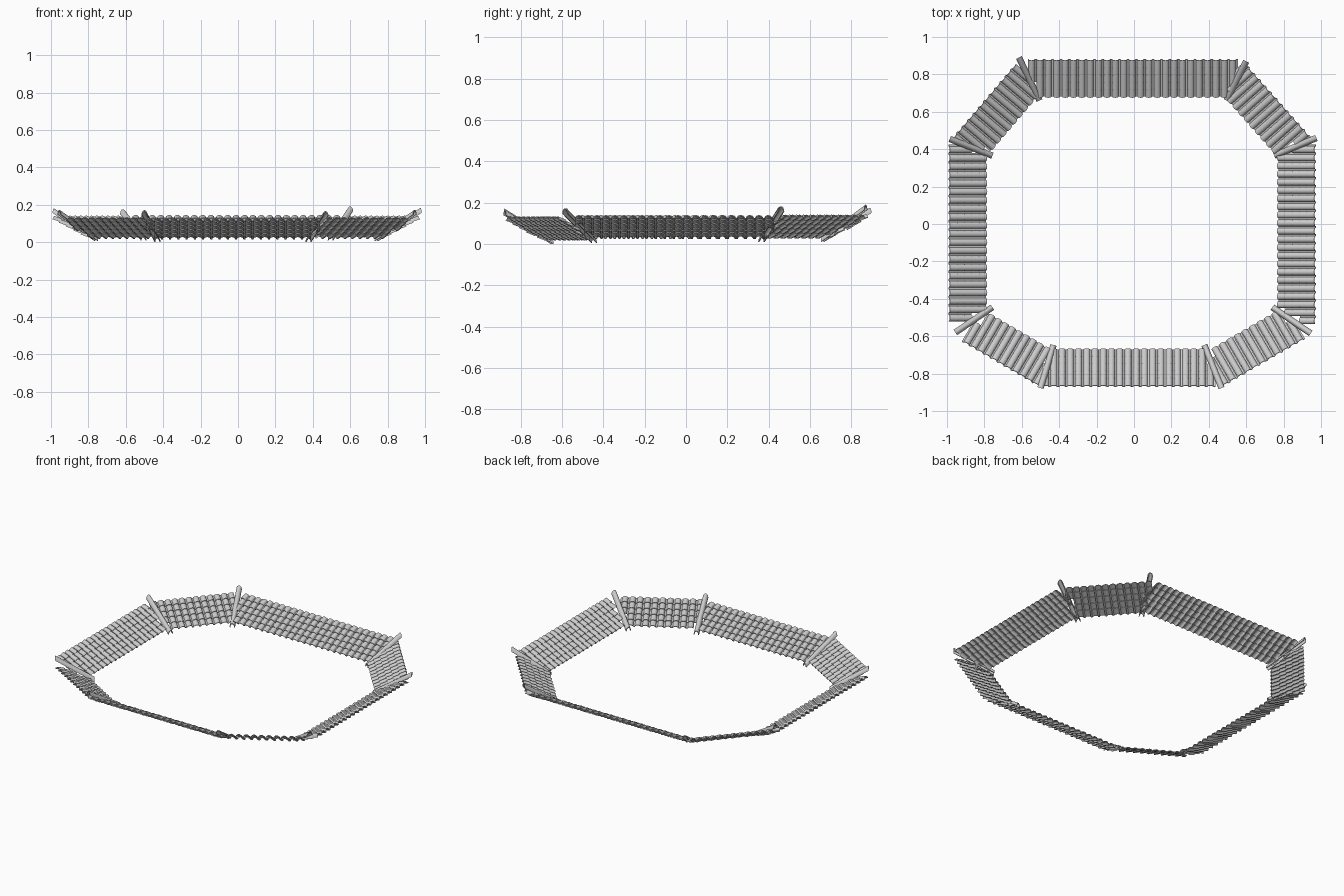
import bpy, bmesh, math
from mathutils import Vector

cube = bpy.data.objects.get("Cube")
if cube:
    bpy.data.objects.remove(cube, do_unlink=True)

clay = bpy.data.materials.new("pale_grey_tile")
clay.use_nodes = True
GREY = (0.6, 0.6, 0.6, 1)
clay.diffuse_color = GREY
clay.node_tree.nodes["Principled BSDF"].inputs["Base Color"].default_value = GREY

PITCH, ROWS, DEPTH, RISE = 0.0445, 5, 0.195, 0.105
UP = Vector((0, 0, 1))


def prism(bm, loop, start, end, side, up):
    """Sweep a closed cross-section straight from start to end."""
    rings = [[bm.verts.new(p + side * x + up * z) for x, z in loop] for p in (start, end)]
    n = len(loop)
    for i in range(n):
        k = (i + 1) % n
        bm.faces.new((rings[0][i], rings[0][k], rings[1][k], rings[1][i]))
    bm.faces.new(rings[0])
    bm.faces.new(rings[1])


def finish(bm, name):
    bmesh.ops.recalc_face_normals(bm, faces=bm.faces)
    mesh = bpy.data.meshes.new(name)
    bm.to_mesh(mesh)
    bm.free()
    mesh.materials.append(clay)
    obj = bpy.data.objects.new(name, mesh)
    bpy.context.collection.objects.link(obj)
    bpy.ops.object.select_all(action='DESELECT')
    obj.select_set(True)
    bpy.context.view_layer.objects.active = obj
    bpy.ops.object.shade_smooth_by_angle(angle=math.radians(35))


def arch(radius, height, thick, steps):
    """Hollow barrel cross-section."""
    angles = [math.pi * i / steps for i in range(steps + 1)]
    outer = [(-radius * math.cos(a), height * math.sin(a)) for a in angles]
    inner = [((radius - thick) / radius * x, z * (height - thick) / height) for x, z in outer]
    return outer + inner[::-1]


# Tile section: a barrel joined to a flat pan
barrel = [(-0.4 * PITCH * math.cos(math.pi * i / 6), 0.015 * math.sin(math.pi * i / 6))
          for i in range(7)]
top = barrel + [(0.62 * PITCH, 0)]
TILE = top + [(x, z - 0.005) for x, z in reversed(top)]


def roof_panel(name, a, b, c, d, base):
    """Rows of tiles; a-b is the high outer edge, c-d the low inner edge."""
    a, b, c, d = (Vector((*p, 0)) for p in (a, b, c, d))
    along = (b - a).normalized()
    length = (b - a).length
    inward = Vector((-along.y, along.x, 0))
    if inward.dot(a + b) > 0:
        inward = -inward
    slope = -inward * DEPTH + UP * RISE
    normal = (inward * RISE + UP * DEPTH).normalized()
    cols = round(length / PITCH)
    step = length / cols
    lo, hi = (c - a).dot(along), (d - a).dot(along)
    bm = bmesh.new()
    for row in range(ROWS):
        t = (row + 0.5) / ROWS
        left, right = lo * (1 - t), hi * (1 - t) + length * t
        for col in range(cols):
            u = (col + 0.5) * step
            if row < ROWS - 1 and not left - 0.012 < u < right + 0.012:
                continue
            foot = a + along * u + inward * DEPTH + UP * base
            start = foot + slope * (row / ROWS) + normal * 0.007
            end = foot + slope * min(1, (row + 1.15) / ROWS)
            prism(bm, TILE, start, end, along, normal)
    finish(bm, name)


# Eight roof slopes around the ring
roof_panel("back_roof", (-0.57, 0.88), (0.55, 0.88), (-0.52, 0.68), (0.51, 0.68), 0.027)
roof_panel("front_roof", (-0.495, -0.87), (0.43, -0.87), (-0.43, -0.67), (0.38, -0.67), 0.012)
roof_panel("left_roof", (0.97, -0.54), (0.97, 0.42), (0.78, -0.45), (0.78, 0.36), 0.022)
roof_panel("right_roof", (-0.99, -0.525), (-0.99, 0.42), (-0.795, -0.46), (-0.795, 0.37), 0.022)
roof_panel("back_left_roof", (0.585, 0.87), (0.94, 0.47), (0.51, 0.68), (0.75, 0.4), 0.024)
roof_panel("back_right_roof", (-0.63, 0.86), (-0.975, 0.455), (-0.52, 0.68), (-0.757, 0.39), 0.024)
roof_panel("front_left_roof", (0.47, -0.87), (0.91, -0.615), (0.414, -0.68), (0.762, -0.49), 0.016)
roof_panel("front_right_roof", (-0.505, -0.87), (-0.915, -0.63), (-0.44, -0.66), (-0.77, -0.487), 0.016)

# Barrel caps covering the joints
CAPS = {
    "back_left": ((0.6, 0.87, 0.165), (0.495, 0.66, 0.01)),
    "left_back": ((0.975, 0.46, 0.157), (0.75, 0.365, 0.01)),
    "left_front": ((0.945, -0.585, 0.147), (0.74, -0.445, 0.005)),
    "front_left": ((0.468, -0.877, 0.14), (0.376, -0.647, 0)),
    "front_right": ((-0.5, -0.877, 0.145), (-0.43, -0.647, 0)),
    "right_front": ((-0.955, -0.58, 0.147), (-0.757, -0.445, 0.005)),
    "right_back": ((-0.985, 0.455, 0.155), (-0.757, 0.365, 0.01)),
    "back_right": ((-0.615, 0.89, 0.15), (-0.505, 0.66, 0.01)),
}
section = arch(0.017, 0.026, 0.005, 8)
for place, (high, low) in CAPS.items():
    high, low = Vector(high), Vector(low)
    bm = bmesh.new()
    prism(bm, section, low, high, (high - low).cross(UP).normalized(), UP)
    finish(bm, place + "_joint_cap")
